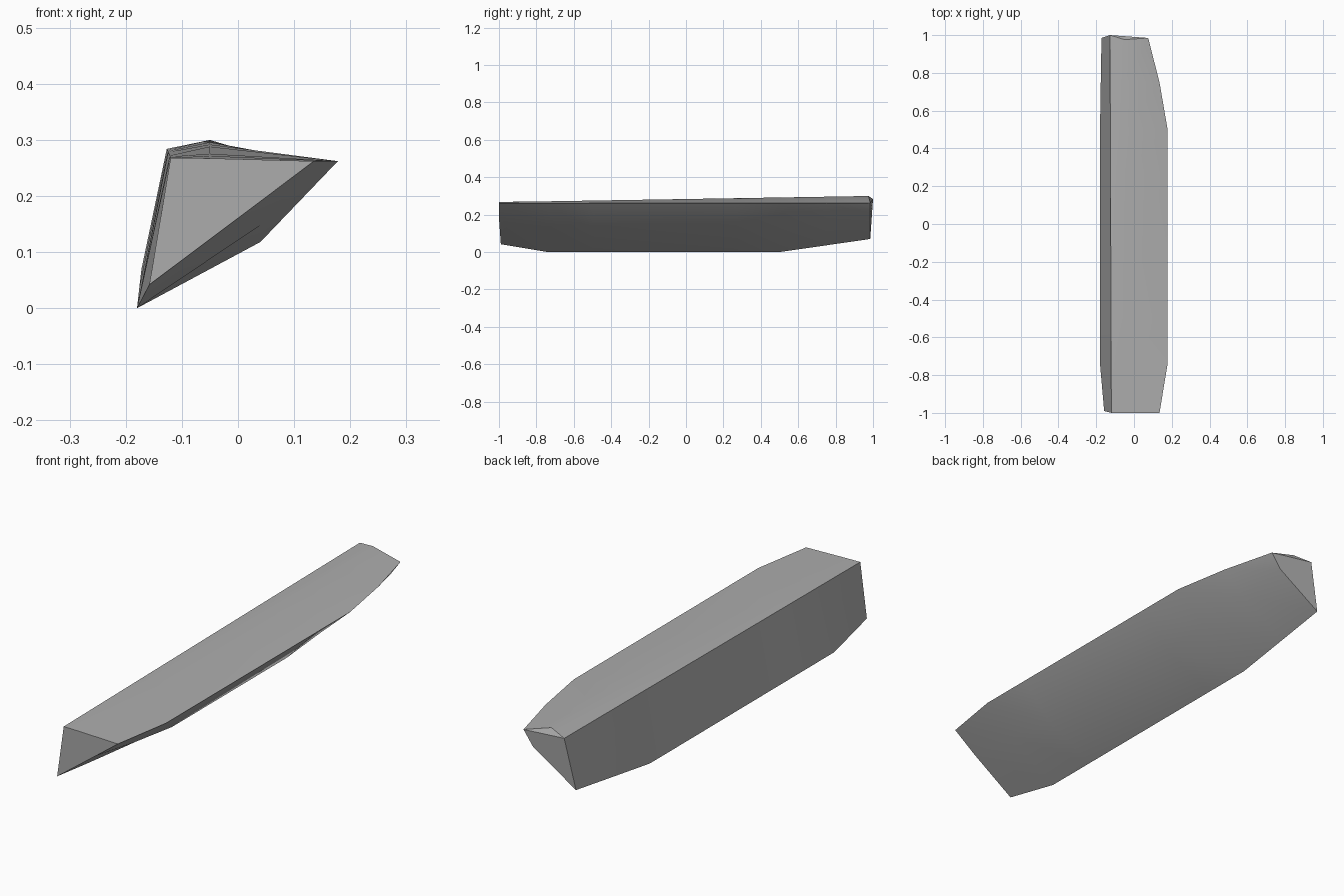
import bpy
import bmesh
import math

cube = bpy.data.objects.get("Cube")
if cube:
    bpy.data.objects.remove(cube, do_unlink=True)

stone = bpy.data.materials.new("plain grey")
stone.use_nodes = True
grey = (0.42, 0.42, 0.42, 1)
stone.diffuse_color = grey
stone.node_tree.nodes["Principled BSDF"].inputs["Base Color"].default_value = grey

# Stations along the wedge: y, outer edge x, keel (x, z), lower edge (x, z)
stations = [
    (-1.0, 0.135, (0.03, 0.183), (-0.158, 0.042)),
    (-0.74, 0.178, (0.04, 0.148), (-0.18, 0.0)),
    (-0.5, 0.178, (0.04, 0.118), (-0.18, 0.0)),
    (0.27, 0.178, (0.04, 0.118), (-0.18, 0.0)),
    (0.5, 0.178, (0.04, 0.138), (-0.18, 0.0)),
    (0.75, 0.135, (0.04, 0.168), (-0.176, 0.036)),
    (0.985, 0.075, (0.03, 0.2), (-0.172, 0.07)),
]

bm = bmesh.new()
rings = []
for i, (y, outer, keel, low) in enumerate(stations):
    t = (y + 1) / 2
    last = i == len(stations) - 1
    tip = 0.99 if i == 0 else 1
    points = [
        (-0.12 - 0.007 * t, 1.0 if last else y, 0.268 + 0.016 * t),  # inner edge
        (-0.05, 0.976 if last else y, 0.267 + 0.033 * t),            # top crown
        (outer, y, 0.262),                                        # outer edge
        (keel[0], y, keel[1]),                                    # underside
        (low[0], y * tip, low[1]),                                # lower edge
    ]
    rings.append([bm.verts.new(p) for p in points])

# Long faces
for a, b in zip(rings, rings[1:]):
    for j in range(5):
        k = (j + 1) % 5
        bm.faces.new((a[j], a[k], b[k], b[j]))

# End faces, with a chipped top corner at the back
bm.faces.new(rings[0])
inner, crown, outer, under, low = rings[-1]
bm.faces.new((inner, crown, outer))
bm.faces.new((inner, outer, under, low))
bmesh.ops.recalc_face_normals(bm, faces=bm.faces)

mesh = bpy.data.meshes.new("wedge_block")
bm.to_mesh(mesh)
bm.free()
mesh.materials.append(stone)
block = bpy.data.objects.new("wedge_block", mesh)
bpy.context.collection.objects.link(block)

bpy.ops.object.select_all(action="DESELECT")
block.select_set(True)
bpy.context.view_layer.objects.active = block
bpy.ops.object.shade_smooth_by_angle(angle=math.radians(30))
